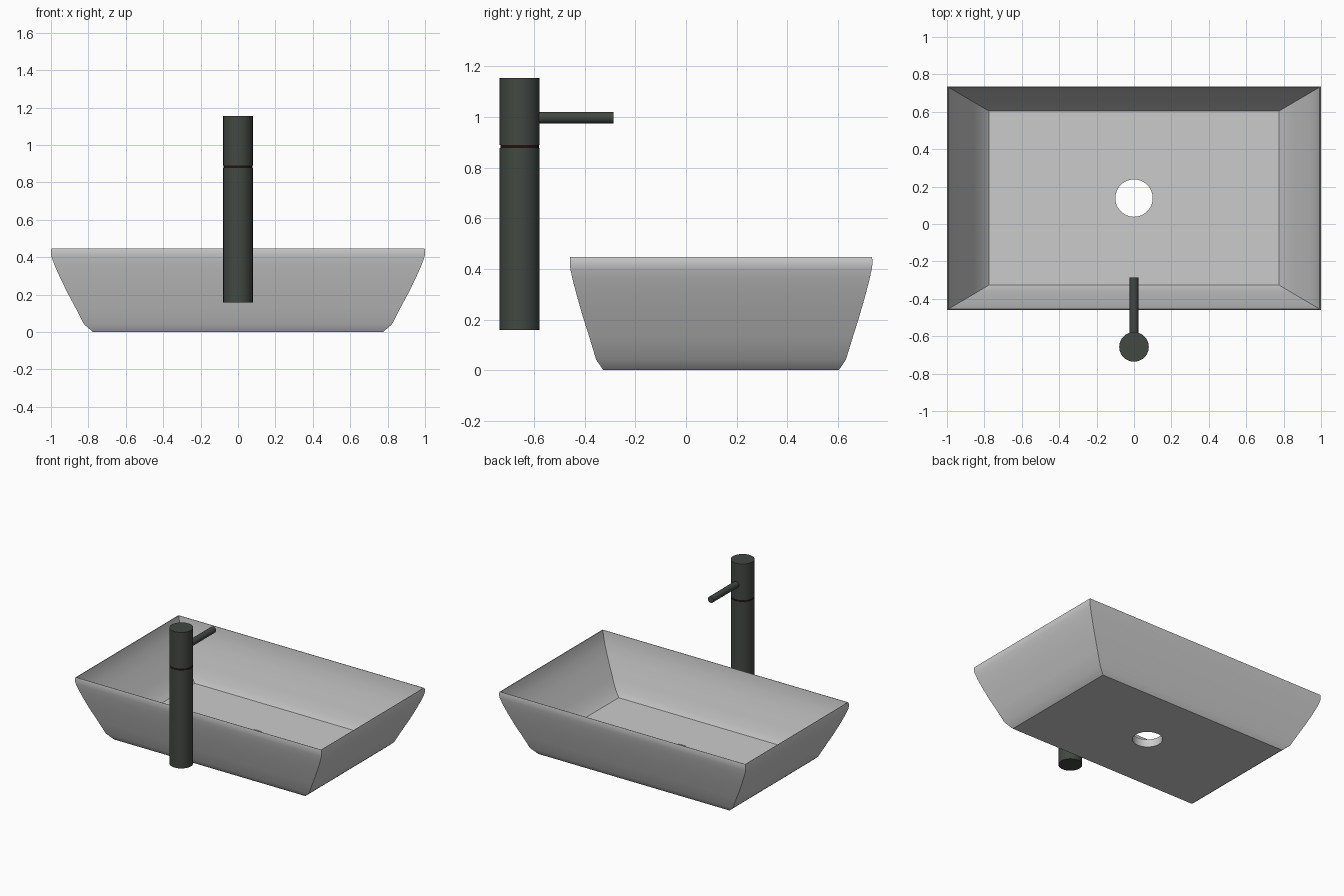
import bpy, bmesh
from math import sin, cos, pi, radians

if "Cube" in bpy.data.objects:
    bpy.data.objects.remove(bpy.data.objects["Cube"])

def material(name, col):
    m = bpy.data.materials.new(name)
    m.diffuse_color = (*col, 1)
    m.use_nodes = True
    m.node_tree.nodes["Principled BSDF"].inputs["Base Color"].default_value = m.diffuse_color
    return m

def smooth(ob, angle=30):
    bpy.ops.object.select_all(action='DESELECT')
    ob.select_set(True)
    bpy.context.view_layer.objects.active = ob
    bpy.ops.object.shade_smooth_by_angle(angle=radians(angle))

def cylinder(name, r, loc, depth, mat, rot=(0, 0, 0), sides=48):
    bpy.ops.mesh.primitive_cylinder_add(vertices=sides, radius=r, depth=depth, location=loc, rotation=rot)
    ob = bpy.context.object
    ob.name = name
    ob.data.materials.append(mat)
    smooth(ob)
    return ob

# Basin: rectangular rings along the outer wall, over the rim and down the inner wall
CY = 0.1385
outer = [(0.775, 0.0), (0.823, 0.041), (0.87, 0.132), (0.912, 0.21), (0.951, 0.29),
         (0.98, 0.355), (0.996, 0.398), (1.0, 0.415), (1.0, 0.438), (0.997, 0.447)]
inner = [(0.992, 0.447), (0.985, 0.41), (0.965, 0.355), (0.935, 0.295), (0.897, 0.228),
         (0.857, 0.16), (0.82, 0.1), (0.775, 0.057)]
N = 48
bm = bmesh.new()

def ring(x, z):
    y = 0.465 + (x - 0.775) * (0.5975 - 0.465) / 0.225
    return [bm.verts.new((sx * x, CY + sy * y, z))
            for sx, sy in ((-1, -1), (1, -1), (1, 1), (-1, 1))]

def bridge(a, b):
    n = len(a)
    for i in range(n):
        j = (i + 1) % n
        bm.faces.new((a[i], a[j], b[j], b[i]))

def floor(rect, z):
    # rectangle with a round drain opening; returns the opening's vertices
    hole = [bm.verts.new((0.1 * cos(2 * pi * i / N), CY + 0.1 * sin(2 * pi * i / N), z)) for i in range(N)]
    edges = [bm.edges.new((hole[i], hole[(i + 1) % N])) for i in range(N)]
    edges += [bm.edges.get((rect[i], rect[(i + 1) % 4])) for i in range(4)]
    bmesh.ops.triangle_fill(bm, edges=edges, use_beauty=True, normal=(0, 0, 1))
    return hole

rings = [ring(x, z) for x, z in outer + inner]
for a, b in zip(rings, rings[1:]):
    bridge(a, b)
bridge(floor(rings[0], 0.0), floor(rings[-1], inner[-1][1]))
bmesh.ops.recalc_face_normals(bm, faces=bm.faces[:])
me = bpy.data.meshes.new("basin")
bm.to_mesh(me)
bm.free()
basin = bpy.data.objects.new("basin", me)
bpy.context.collection.objects.link(basin)
smooth(basin)

# Faucet: body, groove ring, cap and lever
dark = material("dark_metal", (0.055, 0.065, 0.055))
groove = material("groove_dark", (0.018, 0.006, 0.006))
FY = -0.657

def column(name, r, z0, z1, mat):
    return cylinder(name, r, (0, FY, (z0 + z1) / 2), z1 - z0, mat)

column("faucet_body", 0.079, 0.158, 0.877, dark)
column("faucet_groove", 0.0765, 0.877, 0.89, groove)
column("faucet_cap", 0.079, 0.89, 1.155, dark)
cylinder("faucet_lever", 0.023, (0, -0.438, 0.998), 0.302, dark, (pi / 2, 0, 0), 24)
